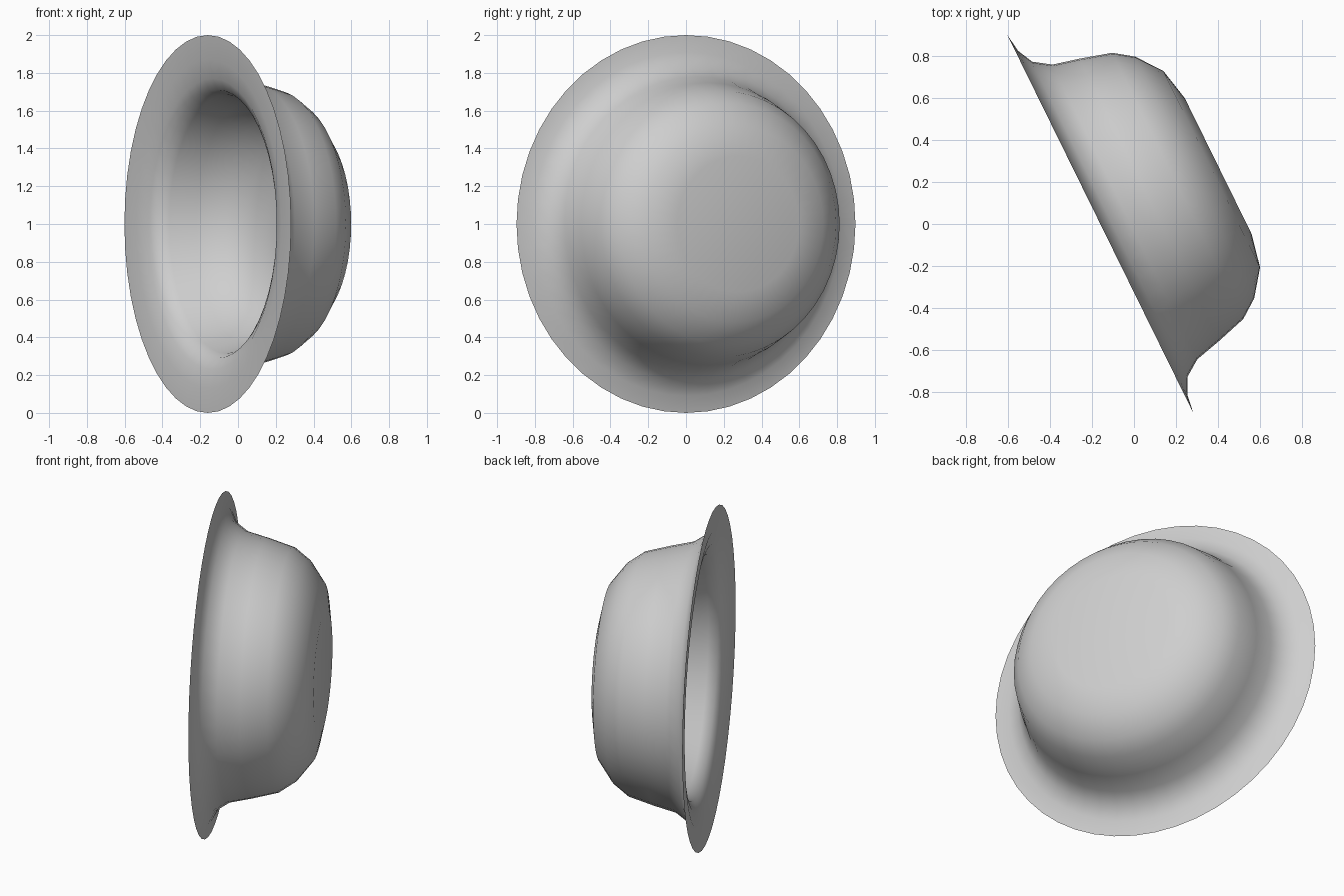
import bpy, bmesh
from math import sin, cos, radians, tau
from mathutils import Matrix, Vector

cube = bpy.data.objects.get("Cube")
if cube:
    bpy.data.objects.remove(cube, do_unlink=True)

SIDES = 48
TILT = radians(26.2)

# Radius and height: hollow lining, from its floor out to the brim edge
LINING = [(0.3, 0.53), (0.47, 0.475), (0.575, 0.385), (0.645, 0.25), (0.685, 0.11),
          (0.71, 0.058), (0.77, 0.028), (0.87, 0.006)]

# Radius and height: outer skin, from the brim edge to the crown top
SKIN = [(1, 0), (0.91, 0.013), (0.835, 0.05), (0.78, 0.13), (0.748, 0.26),
        (0.705, 0.41), (0.64, 0.5), (0.52, 0.59), (0.36, 0.624)]

# Plain grey material
grey = bpy.data.materials.new("plain_grey")
grey.use_nodes = True
colour = (0.62, 0.62, 0.62, 1)
grey.diffuse_color = colour
grey.node_tree.nodes["Principled BSDF"].inputs["Base Color"].default_value = colour

# Brim, lining and crown: one revolved, thick shell
bm = bmesh.new()
rings = []
for radius, height in LINING + SKIN:
    rings.append([bm.verts.new((radius * cos(tau * i / SIDES),
                                radius * sin(tau * i / SIDES), height))
                  for i in range(SIDES)])
for first, second in zip(rings, rings[1:]):
    for i in range(SIDES):
        j = (i + 1) % SIDES
        bm.faces.new((first[i], first[j], second[j], second[i]))

# Flat floor of the lining and flat crown top
bm.faces.new(rings[0][::-1])
bm.faces.new(rings[-1])

# Turn the shell on its side, with the crown pointing left and back
axis = Vector((cos(TILT), sin(TILT), 0))
turn = axis.to_track_quat('Z', 'Y').to_matrix().to_4x4()
bm.transform(Matrix.Translation((-0.16, 0, 1)) @ turn)
bm.normal_update()

mesh = bpy.data.meshes.new("brimmed_shell")
bm.to_mesh(mesh)
bm.free()
mesh.materials.append(grey)
for face in mesh.polygons:
    face.use_smooth = True
mesh.set_sharp_from_angle(angle=radians(60))
shell = bpy.data.objects.new("brimmed_shell", mesh)
bpy.context.collection.objects.link(shell)
